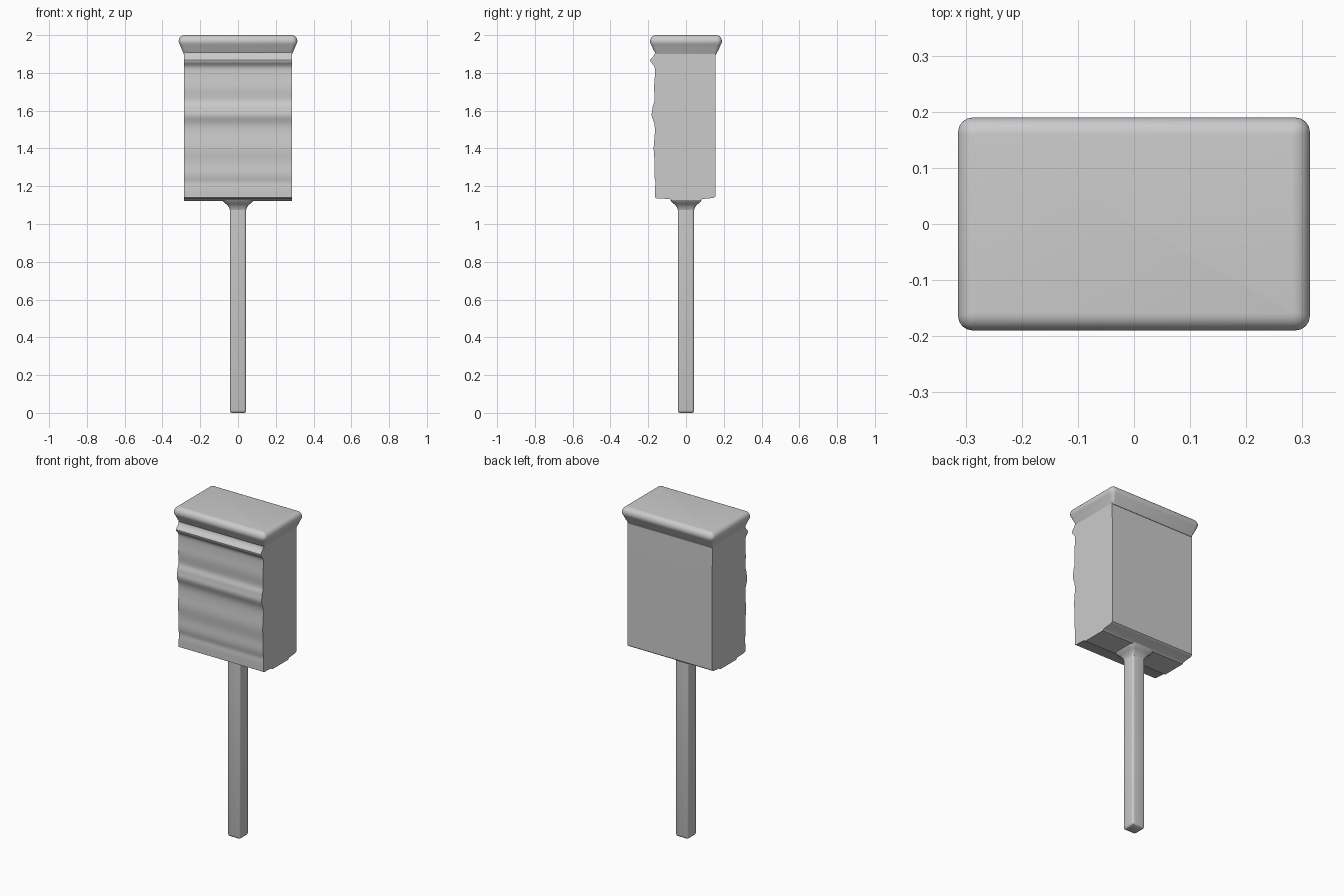
import bpy, bmesh, math

cube = bpy.data.objects.get("Cube")
if cube:
    bpy.data.objects.remove(cube, do_unlink=True)

grey = bpy.data.materials.new("plain grey")
grey.use_nodes = True
colour = (0.6, 0.6, 0.6, 1)
grey.diffuse_color = colour
grey.node_tree.nodes["Principled BSDF"].inputs["Base Color"].default_value = colour


def finish(name, bm, angle=40):
    bmesh.ops.recalc_face_normals(bm, faces=bm.faces)
    mesh = bpy.data.meshes.new(name)
    bm.to_mesh(mesh)
    bm.free()
    ob = bpy.data.objects.new(name, mesh)
    bpy.context.collection.objects.link(ob)
    mesh.materials.append(grey)
    bpy.ops.object.select_all(action='DESELECT')
    ob.select_set(True)
    bpy.context.view_layer.objects.active = ob
    bpy.ops.object.shade_smooth_by_angle(angle=math.radians(angle))
    return ob


def rounded_rect(hx, hy, r, steps=4):
    pts = []
    for q, (sx, sy) in enumerate([(1, 1), (-1, 1), (-1, -1), (1, -1)]):
        for i in range(steps + 1):
            a = (q + i / steps) * math.pi / 2
            pts.append((sx * (hx - r) + r * math.cos(a), sy * (hy - r) + r * math.sin(a)))
    return pts


def loft(name, sections):
    """Skin a stack of rounded rectangles given as (z, half x, half y, corner radius)."""
    bm = bmesh.new()
    rings = [[bm.verts.new((x, y, z)) for x, y in rounded_rect(hx, hy, r)]
             for z, hx, hy, r in sections]
    n = len(rings[0])
    for low, high in zip(rings, rings[1:]):
        for i in range(n):
            j = (i + 1) % n
            bm.faces.new((low[i], low[j], high[j], high[i]))
    bm.faces.new(rings[0][::-1])
    bm.faces.new(rings[-1])
    return finish(name, bm)


# Box with a rippled front, extruded sideways from its side profile
def front_y(z):
    bump = lambda centre, width, height: height * math.exp(-((z - centre) / width) ** 2)
    return -0.164 - bump(1.865, 0.022, 0.026) - bump(1.58, 0.04, 0.018) \
        - bump(1.625, 0.02, 0.006) - bump(1.40, 0.06, 0.007) - bump(1.27, 0.04, 0.004) \
        - bump(1.72, 0.05, 0.005) + bump(1.22, 0.02, 0.003)


steps = 90
profile = [(front_y(z), z) for z in (1.14 + 0.78 * i / steps for i in range(steps + 1))]
profile += [(0.155, 1.92), (0.157, 1.55), (0.157, 1.147), (0.145, 1.138),
            (0.085, 1.132), (0.075, 1.123), (-0.075, 1.123), (-0.085, 1.132), (-0.155, 1.136)]
bm = bmesh.new()
side = bm.faces.new([bm.verts.new((-0.287, y, z)) for y, z in profile])
moved = bmesh.ops.extrude_face_region(bm, geom=[side])["geom"]
bmesh.ops.translate(bm, vec=(0.574, 0, 0),
                    verts=[v for v in moved if isinstance(v, bmesh.types.BMVert)])
finish("box", bm)

# Lid with a flared, rounded rim
rim = [(1.895, 0.285, 0.158, 0.01), (1.908, 0.290, 0.164, 0.012), (1.925, 0.298, 0.174, 0.018)]
for i in range(9):
    a = math.radians(-40 + 130 * i / 8)
    grow = 0.03 * math.cos(a)
    rim.append((1.968 + 0.032 * math.sin(a), 0.284 + grow, 0.160 + grow, 0.004 + 0.75 * grow))
loft("lid", rim)

# Collar flaring out under the box
loft("collar", [(1.075, 0.043, 0.043, 0.01), (1.09, 0.048, 0.048, 0.012),
                (1.105, 0.062, 0.062, 0.02), (1.115, 0.075, 0.075, 0.025),
                (1.128, 0.084, 0.084, 0.03)])

# Square post with softened edges and foot
loft("post", [(0, 0.034, 0.034, 0.008), (0.004, 0.040, 0.040, 0.01),
              (0.014, 0.043, 0.043, 0.012), (1.1, 0.043, 0.043, 0.012)])
